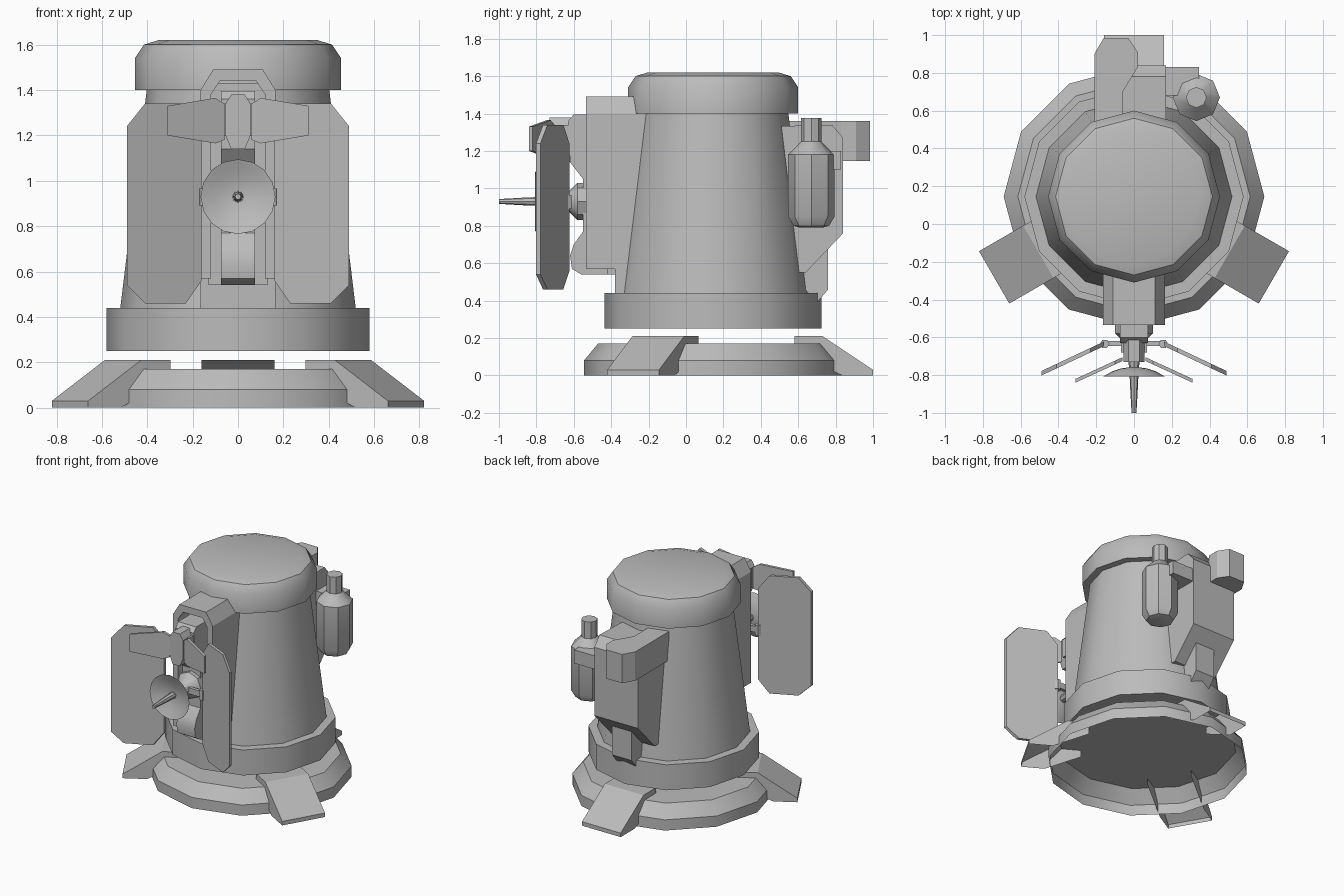
import bpy, bmesh, math

cube = bpy.data.objects.get("Cube")
if cube:
    bpy.data.objects.remove(cube)

grey = bpy.data.materials.new("plain_grey")
grey.use_nodes = True
grey.diffuse_color = (0.5, 0.5, 0.5, 1)
grey.node_tree.nodes["Principled BSDF"].inputs["Base Color"].default_value = (0.5, 0.5, 0.5, 1)
CY = 0.145  # centre of the round body in y


def finish(name, bm, smooth=False):
    bmesh.ops.recalc_face_normals(bm, faces=bm.faces)
    mesh = bpy.data.meshes.new(name)
    bm.to_mesh(mesh)
    bm.free()
    mesh.materials.append(grey)
    obj = bpy.data.objects.new(name, mesh)
    bpy.context.collection.objects.link(obj)
    if smooth:
        bpy.ops.object.select_all(action='DESELECT')
        obj.select_set(True)
        bpy.context.view_layer.objects.active = obj
        bpy.ops.object.shade_smooth_by_angle(angle=math.radians(35))
    return obj


def lathe(name, profile, sides=12, centre=(0, CY, 0), forward=False, start=True, end=True):
    """Revolve (radius, height) points about z, or about -y when forward."""
    bm = bmesh.new()
    rings = []
    for r, h in profile:
        ring = []
        for i in range(sides):
            a = math.tau * i / sides
            u, v = r * math.cos(a), r * math.sin(a)
            p = (u, -h, v) if forward else (u, v, h)
            ring.append(bm.verts.new([c + q for c, q in zip(centre, p)]))
        rings.append(ring)
    for a, b in zip(rings, rings[1:]):
        for i in range(sides):
            j = (i + 1) % sides
            bm.faces.new((a[i], a[j], b[j], b[i]))
    if start:
        bm.faces.new(rings[0])
    if end:
        bm.faces.new(rings[-1])
    return finish(name, bm, True)


def prism(name, outline, low, high, place, skip=(), smooth=False):
    """Extrude a 2D outline from low to high; place maps (u, v, depth) to xyz."""
    bm = bmesh.new()
    a = [bm.verts.new(place(u, v, low)) for u, v in outline]
    b = [bm.verts.new(place(u, v, high)) for u, v in outline]
    bm.faces.new(a)
    bm.faces.new(b)
    for i in range(len(a)):
        if i not in skip:
            j = (i + 1) % len(a)
            bm.faces.new((a[i], a[j], b[j], b[i]))
    return finish(name, bm, smooth)


def side(u, v, d):   # outline in y, z
    return (d, u, v)


def front(u, v, d):  # outline in x, z
    return (u, d, v)


def plan(u, v, d):   # outline in x, y
    return (u, v, d)


def box(name, x, y, z):
    return prism(name, [(x[0], y[0]), (x[1], y[0]), (x[1], y[1]), (x[0], y[1])], z[0], z[1], plan)


# Hollow base dish and three splayed feet
lathe("base", [(0.69, 0), (0.69, 0.08), (0.615, 0.17)], start=False)
foot = [(0.435, 0.12), (0.435, 0.21), (0.585, 0.21), (0.855, 0.03), (0.855, 0), (0.69, 0)]
for i, angle in enumerate((90, 210, 330)):
    c, s = math.cos(math.radians(angle)), math.sin(math.radians(angle))
    prism(f"foot_{i + 1}", foot, -0.16, 0.16,
          lambda r, z, d: (r * c - d * s, CY + r * s + d * c, z), skip=(0, 4, 5))

# Round body
lathe("lower_ring", [(0.58, 0.25), (0.58, 0.44), (0.5, 0.44)])
lathe("body", [(0.52, 0.43), (0.4, 1.42)])
lathe("cap", [(0.455, 1.4), (0.455, 1.54), (0.415, 1.6), (0.35, 1.62)])

# Front mast frame: an open arch with a rail inside
arch = [(-0.165, 0.57), (-0.165, 1.4), (-0.11, 1.49), (0.11, 1.49), (0.165, 1.4), (0.165, 0.57),
        (0.12, 0.57), (0.12, 1.38), (0.08, 1.44), (-0.08, 1.44), (-0.12, 1.38), (-0.12, 0.57)]
prism("front_frame", arch, -0.535, -0.2, front)
box("frame_back", (-0.13, 0.13), (-0.42, -0.15), (0.54, 1.43))
box("frame_foot", (-0.165, 0.165), (-0.38, -0.2), (0.43, 0.58))
rail = [(-0.4, 0.54), (-0.56, 0.54), (-0.61, 0.57), (-0.62, 0.64), (-0.6, 0.7), (-0.55, 0.77),
        (-0.55, 1.05), (-0.62, 1.14), (-0.63, 1.36), (-0.6, 1.395), (-0.4, 1.395)]
prism("front_rail", rail, -0.075, 0.075, side, smooth=True)

# Head block carrying the small blades
head = [(-0.03, 1.14), (0.03, 1.14), (0.055, 1.2), (0.055, 1.34), (0.03, 1.38),
        (-0.03, 1.38), (-0.055, 1.34), (-0.055, 1.2)]
prism("blade_head", head, -0.73, -0.6, front)
box("head_arm", (-0.07, 0.07), (-0.68, -0.58), (1.2, 1.34))

# Swept panels and blades on both sides
panel = [(0.16, 0.56), (0.23, 0.46), (0.41, 0.46), (0.49, 0.54), (0.49, 1.24),
         (0.41, 1.34), (0.23, 1.34), (0.16, 1.24)]
blade = [(0.06, 1.18), (0.1, 1.165), (0.31, 1.2), (0.31, 1.33), (0.1, 1.365), (0.06, 1.34)]
for s, label in ((1, "left"), (-1, "right")):
    prism(f"{label}_panel", panel, -0.012, 0.012,
          lambda x, z, d: (s * x, -0.635 - (x - 0.16) * 0.47 + d, z))
    prism(f"{label}_blade", blade, -0.01, 0.01,
          lambda x, z, d: (s * x, -0.715 - (x - 0.06) * 0.46 + d, z))
    lathe(f"{label}_hinge", [(0.025, 0.89), (0.025, 0.965)], 6, (s * 0.155, -0.635, 0))
box("hinge_bar", (-0.16, 0.16), (-0.645, -0.62), (0.905, 0.95))

# Dish with feed spike and mount
dish = (0, 0, 0.93)
lathe("dish", [(0.02, 0.758), (0.07, 0.765), (0.12, 0.782), (0.165, 0.808),
               (0.12, 0.79), (0.07, 0.773), (0.02, 0.766)], 16, dish, True)
lathe("dish_spike", [(0.024, 0.76), (0.022, 0.84), (0.013, 1.0)], 8, dish, True)
lathe("dish_mount", [(0.1, 0.53), (0.1, 0.58), (0.05, 0.63), (0.035, 0.69), (0.025, 0.77)], 8, dish, True)

# Back pack with scope block and lower strut
pack = [(0.4, 1.33), (0.78, 1.34), (0.84, 1.27), (0.84, 0.76), (0.64, 0.55), (0.5, 0.55)]
prism("back_pack", pack, -0.19, 0.17, side)
scope = [(-0.21, 0.5), (-0.21, 0.9), (-0.16, 0.985), (-0.03, 0.985), (0.02, 0.91),
         (0.02, 0.83), (-0.06, 0.7), (-0.06, 0.5)]
prism("scope_block", scope, 1.145, 1.36, plan)
strut = [(0.55, 0.66), (0.76, 0.68), (0.76, 0.46), (0.7, 0.39), (0.6, 0.5)]
prism("pack_strut", strut, -0.08, 0.08, side)

# Canister on its bracket
lathe("canister", [(0.06, 0.79), (0.095, 0.8), (0.125, 0.85), (0.125, 1.18), (0.055, 1.25), (0.055, 1.375)],
      8, (0.33, 0.67, 0))
box("canister_bracket", (0.1, 0.345), (0.68, 0.83), (1.1, 1.2))
